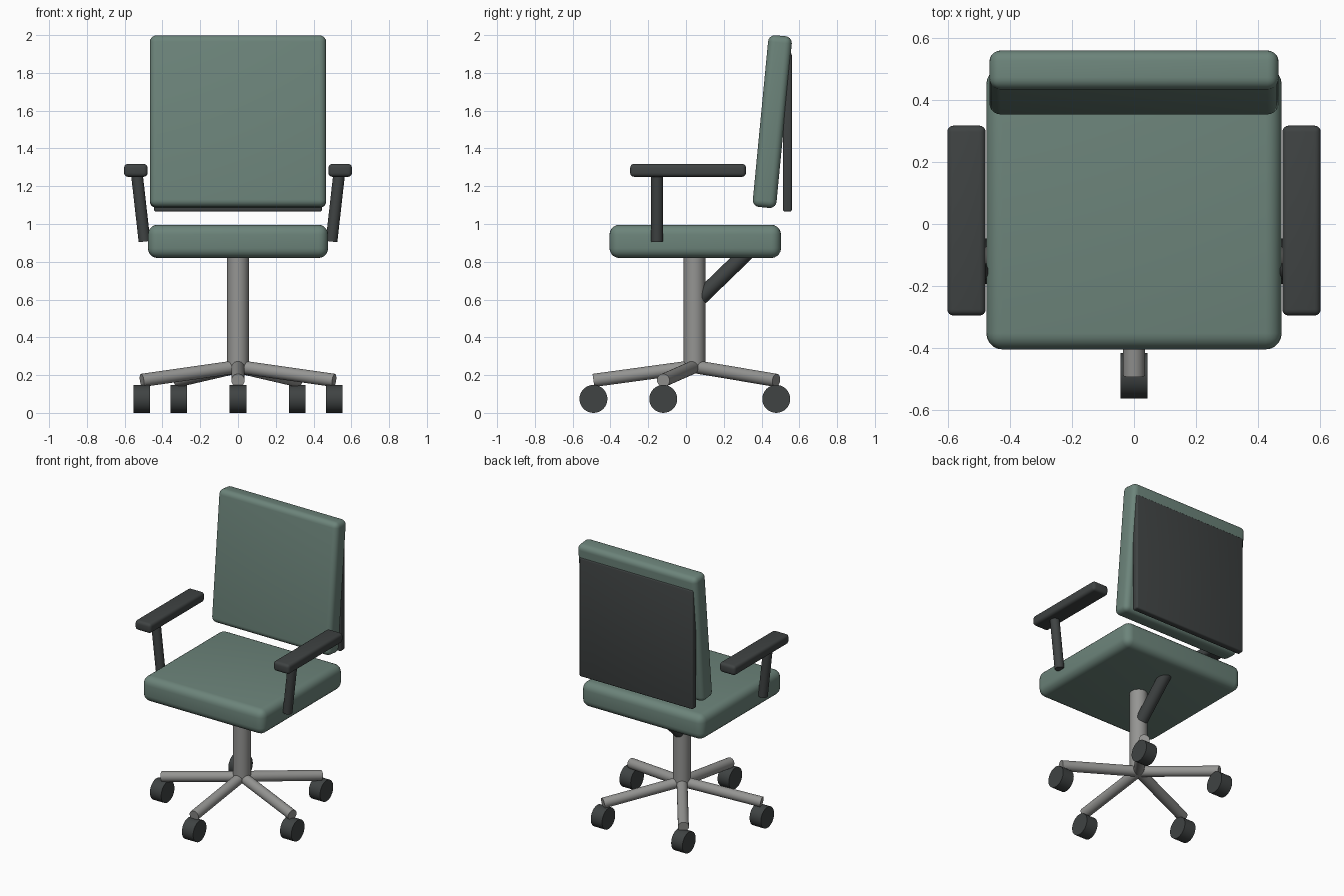
import bpy
import math
from mathutils import Vector

cube = bpy.data.objects.get("Cube")
if cube:
    bpy.data.objects.remove(cube, do_unlink=True)


def material(name, colour):
    mat = bpy.data.materials.new(name)
    mat.use_nodes = True
    rgba = (*colour, 1)
    mat.diffuse_color = rgba
    mat.node_tree.nodes["Principled BSDF"].inputs["Base Color"].default_value = rgba
    return mat


fabric = material("green_fabric", (0.15, 0.23, 0.195))
plastic = material("dark_plastic", (0.05, 0.056, 0.056))
metal = material("grey_metal", (0.3, 0.3, 0.29))


def finish(obj, name, mat):
    obj.name = name
    obj.data.materials.append(mat)
    bpy.ops.object.shade_smooth_by_angle(angle=math.radians(35))
    return obj


def rounded_box(name, centre, size, radius, mat, tilt=0, segments=5):
    bpy.ops.mesh.primitive_cube_add(size=1, location=centre)
    obj = bpy.context.object
    obj.scale = size
    bpy.ops.object.transform_apply(location=False, rotation=False, scale=True)
    bevel = obj.modifiers.new("rounding", "BEVEL")
    bevel.width = radius
    bevel.segments = segments
    bpy.ops.object.modifier_apply(modifier=bevel.name)
    obj.rotation_euler.x = tilt
    return finish(obj, name, mat)


def rod(name, start, end, radius, mat, sides=32):
    start, end = Vector(start), Vector(end)
    axis = end - start
    bpy.ops.mesh.primitive_cylinder_add(
        vertices=sides, radius=radius, depth=axis.length,
        location=(start + end) / 2,
        rotation=axis.to_track_quat("Z", "Y").to_euler())
    return finish(bpy.context.object, name, mat)


# Cushions and the upright shell behind the backrest
rounded_box("seat", (0, 0.049, 0.908), (0.954, 0.908, 0.176), 0.052, fabric)
rounded_box("backrest", (0, 0.457, 1.542), (0.934, 0.126, 0.913), 0.036,
            fabric, tilt=math.radians(-5.5))
rounded_box("back_panel", (0, 0.537, 1.485), (0.888, 0.046, 0.84), 0.01,
            plastic, segments=3)

# Armrests with leaning posts
for side, sign in (("left", 1), ("right", -1)):
    rounded_box(side + "_arm_pad", (sign * 0.541, 0.011, 1.284),
                (0.124, 0.613, 0.068), 0.02, plastic, segments=4)
    rod(side + "_arm_post", (sign * 0.495, -0.153, 0.907),
        (sign * 0.536, -0.153, 1.27), 0.031, plastic)

# Central column and the slanted support under the seat
HUB_Y = 0.045
rod("column", (0, HUB_Y, 0.25), (0, HUB_Y, 0.85), 0.057, metal)
rod("seat_support", (0, 0.076, 0.61), (0, 0.36, 0.885), 0.041, plastic)

# Five-spoke base with a caster at each tip
SPOKES = 5
REACH = 0.535
for i in range(SPOKES):
    angle = math.tau * i / SPOKES - math.pi / 2
    x = REACH * math.cos(angle)
    y = HUB_Y + REACH * math.sin(angle)
    rod(f"base_leg_{i + 1}", (0, HUB_Y, 0.245), (x, y, 0.172), 0.035, metal)
    rod(f"caster_{i + 1}", (x - 0.044, y, 0.074), (x + 0.044, y, 0.074),
        0.074, plastic)
